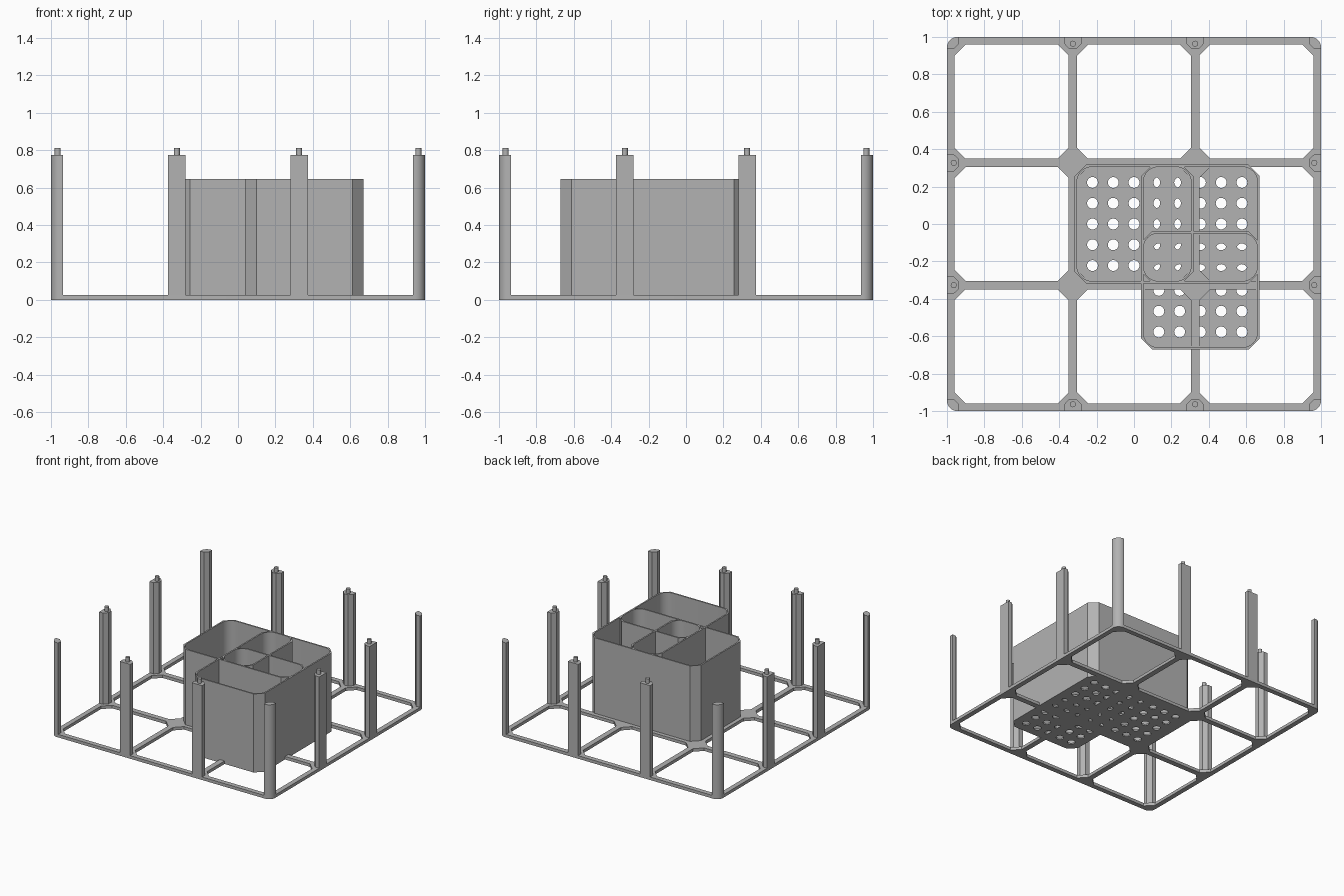
import bpy, math

if "Cube" in bpy.data.objects:
    bpy.data.objects.remove(bpy.data.objects["Cube"])

grey = bpy.data.materials.new("grey_plastic")
grey.diffuse_color = (0.45, 0.45, 0.45, 1)
grey.use_nodes = True
grey.node_tree.nodes["Principled BSDF"].inputs["Base Color"].default_value = grey.diffuse_color


def plate(name, loops, z0, z1):
    """Extrude a flat outline (first loop) with holes (other loops)."""
    cu = bpy.data.curves.new(name, 'CURVE')
    cu.dimensions = '2D'
    cu.fill_mode = 'BOTH'
    cu.extrude = (z1 - z0) / 2
    for pts in loops:
        s = cu.splines.new('POLY')
        s.points.add(len(pts) - 1)
        for p, (x, y) in zip(s.points, pts):
            p.co = (x, y, 0, 1)
        s.use_cyclic_u = True
    ob = bpy.data.objects.new(name, cu)
    bpy.context.collection.objects.link(ob)
    ob.location.z = (z0 + z1) / 2
    bpy.ops.object.select_all(action='DESELECT')
    ob.select_set(True)
    bpy.context.view_layer.objects.active = ob
    bpy.ops.object.convert(target='MESH')
    ob = bpy.context.object
    ob.data.materials.clear()
    ob.data.materials.append(grey)
    bpy.ops.object.shade_smooth_by_angle(angle=math.radians(30))
    return ob


def rounded(x0, x1, y0, y1, r, seg):
    """Rectangle with rounded corners; seg=1 gives chamfers."""
    pts = []
    corners = [(x1 - r, y1 - r), (x0 + r, y1 - r), (x0 + r, y0 + r), (x1 - r, y0 + r)]
    for k, (cx, cy) in enumerate(corners):
        for i in range(seg + 1):
            a = math.pi / 2 * (k + i / seg)
            pts.append((cx + r * math.cos(a), cy + r * math.sin(a)))
    return pts


def circle(cx, cy, r, n):
    return [(cx + r * math.cos(2 * math.pi * i / n), cy + r * math.sin(2 * math.pi * i / n))
            for i in range(n)]


def turn(pts, k):
    """Rotate points by k quarter turns about the centre."""
    for _ in range(k):
        pts = [(-y, x) for x, y in pts]
    return pts


# Base grid: rounded square with nine chamfered openings
spans = [(-0.96, -0.349), (-0.305, 0.305), (0.349, 0.96)]
cells = [rounded(*sx, *sy, 0.06, 1) for sx in spans for sy in spans]
plate("base_grid", [rounded(-1, 1, -1, 1, 0.055, 8)] + cells, 0, 0.025)

# Posts around the edge, with pegs on the side posts only
side = [(-0.047, 1), (-0.047, 0.965), (-0.018, 0.935), (0.018, 0.935), (0.047, 0.965), (0.047, 1)]
arc = [(0.945 + 0.055 * math.cos(a), 0.945 + 0.055 * math.sin(a))
       for a in [math.pi / 2 * i / 8 for i in range(9)]]
corner = [(1, 0.935)] + arc + [(0.935, 1), (0.935, 0.965), (0.965, 0.935)]
for k in range(4):
    plate("corner_post", [turn(corner, k)], 0, 0.775)
    for cx in (-0.327, 0.327):
        plate("side_post", [turn([(x + cx, y) for x, y in side], k)], 0, 0.775)
        plate("peg", [turn(circle(cx, 0.964, 0.016, 16), k)], 0.775, 0.812)

# Three overlapping cups with perforated floors
H, P = 0.317, 0.111
for cx, cy in [(0, 0), (0.355, 0), (0.355, -0.355)]:
    outer = rounded(cx - H, cx + H, cy - H, cy + H, 0.06, 1)
    h = H - 0.012
    inner = rounded(cx - h, cx + h, cy - h, cy + h, 0.08, 8)
    holes = [circle(cx + i * P, cy + j * P, 0.029, 24)
             for i in range(-2, 3) for j in range(-2, 3)]
    plate("cup_floor", [outer] + holes, 0, 0.012)
    plate("cup_wall", [outer, inner], 0.012, 0.645)
    # small step where the wall meets the floor
    f = H - 0.02
    lip = rounded(cx - f, cx + f, cy - f, cy + f, 0.075, 8)
    plate("cup_foot", [outer, lip], 0.012, 0.02)
